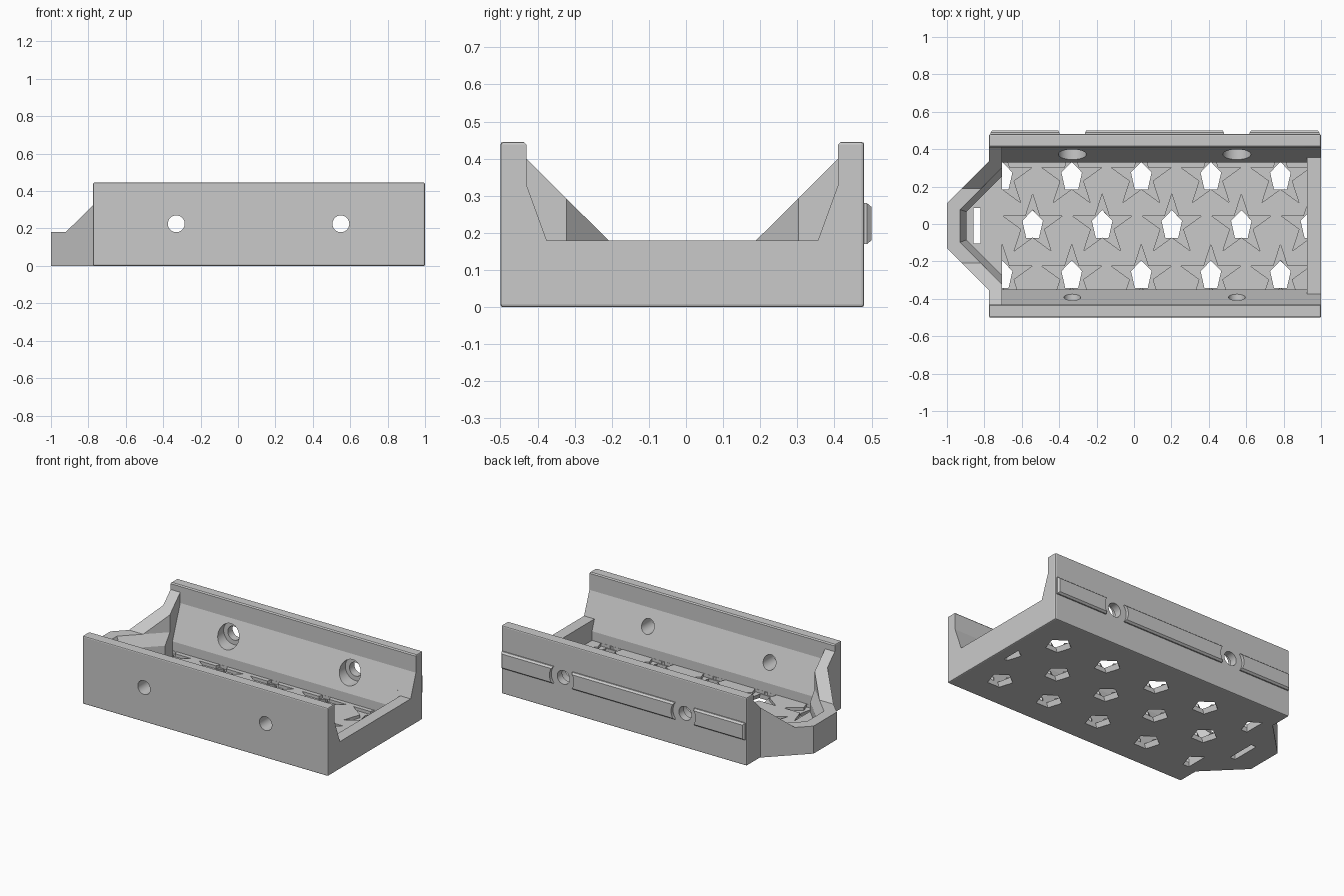
import bpy, bmesh, math

if "Cube" in bpy.data.objects:
    bpy.data.objects.remove(bpy.data.objects["Cube"], do_unlink=True)

MID = -0.01        # y of the tray's centre line
STAR_BASE, FLOOR, KINK, LIP, TOP = 0.03, 0.05, 0.11, 0.18, 0.445
WALL = 0.42        # inner face of the upper walls, from the centre line
HOLES = (-0.33, 0.55)

grey = bpy.data.materials.new("plain grey")
grey.use_nodes = True
grey.diffuse_color = (0.59, 0.59, 0.59, 1)
grey.node_tree.nodes["Principled BSDF"].inputs["Base Color"].default_value = grey.diffuse_color


def loft(name, rings_list):
    """One object holding closed solids, each lofted through a list of rings."""
    bm = bmesh.new()
    for rings in rings_list:
        loops = [[bm.verts.new(p) for p in ring] for ring in rings]
        n = len(loops[0])
        for a, b in zip(loops, loops[1:]):
            for i in range(n):
                bm.faces.new((a[i], a[(i + 1) % n], b[(i + 1) % n], b[i]))
        bm.faces.new(loops[0][::-1])
        bm.faces.new(loops[-1])
    bmesh.ops.recalc_face_normals(bm, faces=bm.faces)
    mesh = bpy.data.meshes.new(name)
    bm.to_mesh(mesh)
    bm.free()
    mesh.materials.append(grey)
    ob = bpy.data.objects.new(name, mesh)
    bpy.context.collection.objects.link(ob)
    return ob


def level(outline, z):
    return [(x, y, z) for x, y in outline]


def prism_z(outline, z0, z1):
    return [level(outline, z0), level(outline, z1)]


def prism_x(profile, x0, x1):
    return [[(x, y, z) for y, z in profile] for x in (x0, x1)]


def mirror(half):
    """Complete a half profile (across, up) about the centre line."""
    return [(MID + d, z) for d, z in half] + [(MID - d, z) for d, z in half[::-1]]


def mirror_plan(half):
    return [(x, MID + d) for x, d in half] + [(x, MID - d) for x, d in half[::-1]]


def box(x0, x1, y0, y1, z0, z1):
    return prism_z([(x0, y0), (x1, y0), (x1, y1), (x0, y1)], z0, z1)


def ring_y(x, y, r, n=40):
    return [(x + r * math.cos(math.tau * i / n), y, 0.225 + r * math.sin(math.tau * i / n)) for i in range(n)]


def apply(ob, mod):
    with bpy.context.temp_override(object=ob, active_object=ob, selected_objects=[ob]):
        bpy.ops.object.modifier_apply(modifier=mod.name)


def combine(ob, other, operation="DIFFERENCE"):
    mod = ob.modifiers.new("combine", "BOOLEAN")
    mod.operation, mod.object, mod.solver = operation, other, "EXACT"
    apply(ob, mod)
    bpy.data.objects.remove(other, do_unlink=True)


def bevel(ob, width):
    mod = ob.modifiers.new("bevel", "BEVEL")
    mod.width, mod.segments = width, 2
    apply(ob, mod)


# Solid outer block with softened edges, plus the tapered nose
tray = loft("tray", [box(-0.775, 1.0, -0.5, 0.48, 0, TOP)])
bevel(tray, 0.007)
nose = mirror_plan([(-1.0, 0.12), (-0.77, 0.35), (-0.72, 0.35)])
combine(tray, loft("nose", [prism_z(nose, 0, 0.42)]), "UNION")

# Openings share the upper wall face, which flares slightly at the rim
flare = [(WALL, TOP - 0.007), (WALL + 0.008, TOP + 0.001), (WALL + 0.008, 0.6)]

# Sloped gussets and low rim of the nose
combine(tray, loft("gusset_cut", [prism_x(
    mirror([(0.199, LIP), (WALL, 0.4)] + flare), -1.1, -0.704)]))

# Main cavity with slanted lower walls, then the open end above the lip
combine(tray, loft("cavity_cut", [prism_x(
    mirror([(0.34, FLOOR), (0.34, KINK), (WALL, 0.33)] + flare), -0.705, 0.925)]))
combine(tray, loft("end_cut", [prism_x(
    mirror([(0.3655, LIP), (WALL, 0.33)] + flare), 0.9, 1.1)]))

# Nose cavity, chamfered below the rim
low = mirror_plan([(-0.895, 0.075), (-0.69, 0.28), (-0.6, 0.28)])
high = mirror_plan([(-0.93, 0.0875), (-0.705, 0.3125), (-0.6, 0.3125)])
combine(tray, loft("nose_cut", [[level(low, FLOOR), level(low, KINK), level(high, LIP), level(high, 0.6)]]))


# Star recesses in the floor with tapering five-sided drain holes beneath
def star(cx, cy, radii, n, squeeze=1):
    pts = []
    for i in range(n):
        a, r = math.pi / 2 + math.tau * i / n, radii[i % len(radii)]
        pts.append((cx + squeeze * r * math.cos(a), cy + r * math.sin(a)))
    return pts


def cut_floor(name, solids):
    cut = loft(name, solids)
    combine(cut, loft("limit", [box(-0.705, 0.925, MID - 0.339, MID + 0.339, -0.1, 0.3)]), "INTERSECT")
    combine(tray, cut)


centres = [(x0 + 0.372 * k, y) for x0, y in ((-0.705, 0.25), (-0.542, -0.008), (-0.705, -0.277))
           for k in range(5)]
cut_floor("star_cut", [prism_z(star(x, y, (0.168, 0.064), 10), STAR_BASE, FLOOR + 0.001)
                       for x, y in centres])
cut_floor("drain_cut", [[level(star(x, y, (0.082,), 5), -0.01),
                         level(star(x, y, (0.082,), 5, 0.7), STAR_BASE + 0.001)] for x, y in centres])

# Slot in the nose floor
combine(tray, loft("slot_cut", [box(-0.857, -0.82, -0.105, 0.085, -0.1, 0.15)]))

# Screw holes through both walls, counterbored inside the back wall
combine(tray, loft("hole_cut", [[ring_y(x, -0.6, 0.045), ring_y(x, 0.6, 0.045)] for x in HOLES]))
combine(tray, loft("counterbore_cut", [[ring_y(x, 0.2, 0.075), ring_y(x, 0.43, 0.075)] for x in HOLES]))


# Chamfered rail segments on the back, hollowed around the screw holes
def rail_ring(x0, x1, y, half):
    return [(x0, y, 0.225 - half), (x1, y, 0.225 - half), (x1, y, 0.225 + half), (x0, y, 0.225 + half)]


rail = loft("back_rail", [[rail_ring(-0.768, 0.992, 0.475, 0.055), rail_ring(-0.768, 0.992, 0.488, 0.055),
                           rail_ring(-0.758, 0.982, 0.5, 0.045)]])
combine(rail, loft("rail_cut", [[ring_y(x, 0.4, 0.088), ring_y(x, 0.6, 0.088)] for x in HOLES]))

# Smooth the round holes, keep every other edge sharp
for ob in (tray, rail):
    bpy.ops.object.select_all(action="DESELECT")
    ob.select_set(True)
    bpy.context.view_layer.objects.active = ob
    bpy.ops.object.shade_smooth_by_angle(angle=math.radians(12))
